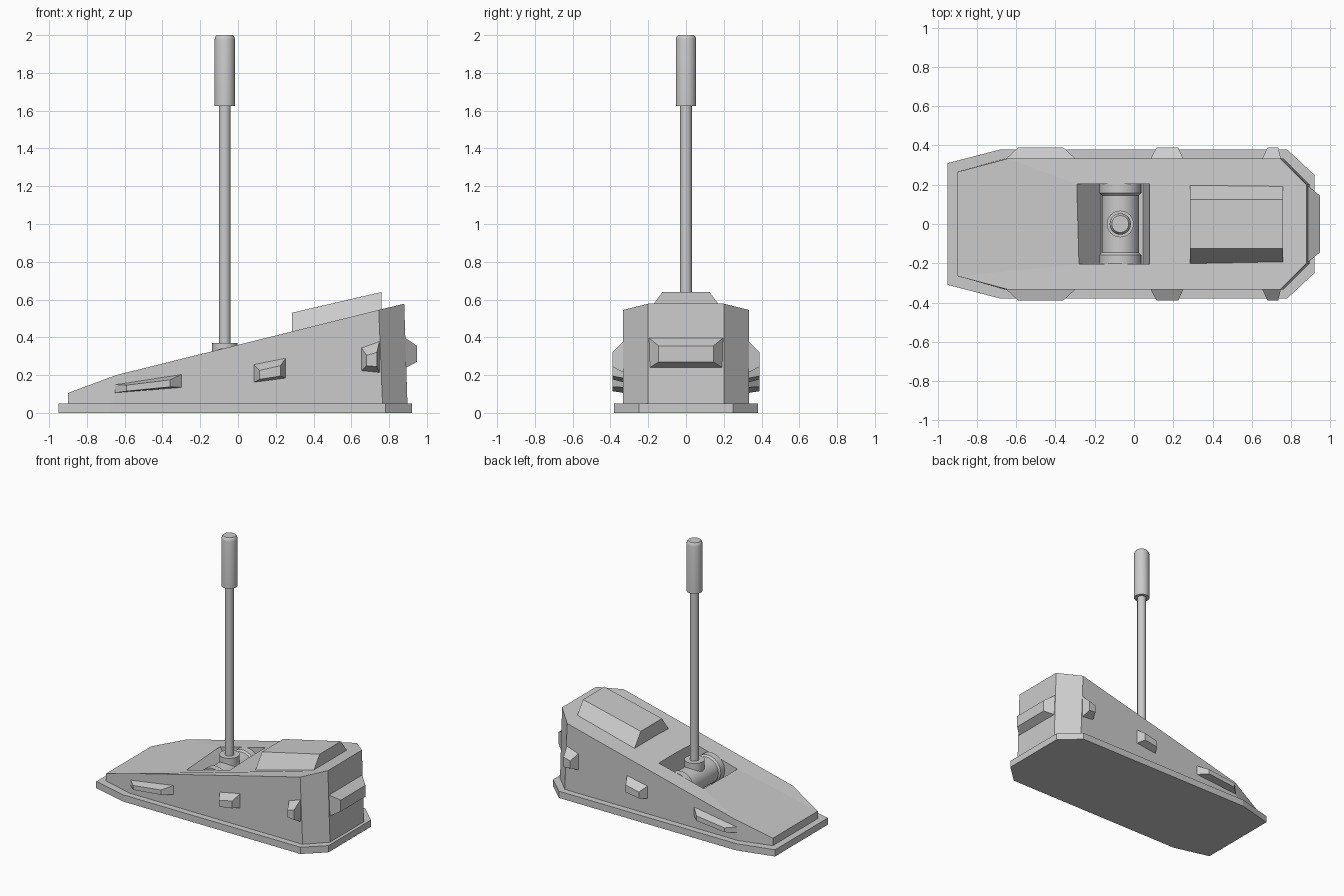
import bpy, bmesh, math
from mathutils import Matrix

cube = bpy.data.objects.get("Cube")
if cube:
    bpy.data.objects.remove(cube)

grey = bpy.data.materials.new("light_grey")
grey.use_nodes = True
COLOUR = (0.6, 0.6, 0.6, 1)
grey.diffuse_color = COLOUR
grey.node_tree.nodes["Principled BSDF"].inputs["Base Color"].default_value = COLOUR


def finish(name, bm):
    bmesh.ops.recalc_face_normals(bm, faces=bm.faces)
    mesh = bpy.data.meshes.new(name)
    bm.to_mesh(mesh)
    bm.free()
    mesh.materials.append(grey)
    obj = bpy.data.objects.new(name, mesh)
    bpy.context.collection.objects.link(obj)
    return obj


def loft(name, lower, upper):
    """Solid between two matching closed outlines."""
    bm = bmesh.new()
    a = [bm.verts.new(p) for p in lower]
    b = [bm.verts.new(p) for p in upper]
    n = len(a)
    bm.faces.new(a)
    bm.faces.new(b)
    for i in range(n):
        j = (i + 1) % n
        bm.faces.new((a[i], a[j], b[j], b[i]))
    return finish(name, bm)


def outline(half):
    """Full outline from its left half, listed back from the toe."""
    return half + [(x, -y, z) for x, y, z in reversed(half)]


def lathe(name, profile, matrix, steps=32):
    """Turn (radius, height) points about the local z axis."""
    bm = bmesh.new()
    rings = []
    for r, h in profile:
        rings.append([bm.verts.new((r * math.cos(t), r * math.sin(t), h))
                      for t in (2 * math.pi * i / steps for i in range(steps))])
    bm.faces.new(rings[0])
    bm.faces.new(rings[-1])
    for lo, hi in zip(rings, rings[1:]):
        for i in range(steps):
            j = (i + 1) % steps
            bm.faces.new((lo[i], lo[j], hi[j], hi[i]))
    bm.transform(matrix)
    obj = finish(name, bm)
    bpy.ops.object.select_all(action='DESELECT')
    obj.select_set(True)
    bpy.context.view_layer.objects.active = obj
    bpy.ops.object.shade_smooth_by_angle(angle=math.radians(30))
    return obj


# Base plate
plan = [(-0.95, 0.31), (-0.68, 0.38), (0.78, 0.38), (0.92, 0.25)]
loft("base_plate", outline([(x, y, 0) for x, y in plan]),
     outline([(x, y, 0.05) for x, y in plan]))

# Wedge-shaped housing
body = loft("wedge_body",
            outline([(-0.9, 0.265, 0.05), (-0.66, 0.333, 0.05),
                     (0.765, 0.333, 0.05), (0.897, 0.2, 0.05)]),
            outline([(-0.9, 0.265, 0.105), (-0.645, 0.333, 0.2),
                     (0.745, 0.333, 0.545), (0.88, 0.2, 0.578)]))

# Recess for the pivot
pocket = [(-0.29, 0.287), (-0.17, 0.13), (0.045, 0.13), (0.08, 0.379),
          (0.08, 0.6), (-0.29, 0.6)]
cutter = loft("recess_cutter", [(x, -0.205, z) for x, z in pocket],
              [(x, 0.205, z) for x, z in pocket])
cutter.hide_render = True
cutter.hide_viewport = True
cutter.display_type = 'WIRE'
cut = body.modifiers.new("Recess", 'BOOLEAN')
cut.operation = 'DIFFERENCE'
cut.solver = 'EXACT'
cut.object = cutter

# Raised block on the high end
section = [(-0.205, -0.01), (-0.125, 0.1), (0.125, 0.1), (0.205, -0.01)]
loft("raised_block", [(0.285, y, 0.43 + h) for y, h in section],
     [(0.76, y, 0.54 + h) for y, h in section])

# Bevelled bumps on both sides: root and outer quads as (x, z)
bumps = {
    "toe_bump": ([(-0.66, 0.15), (-0.29, 0.207), (-0.29, 0.135), (-0.66, 0.105)],
                 [(-0.59, 0.147), (-0.36, 0.175), (-0.36, 0.138), (-0.59, 0.115)]),
    "middle_bump": ([(0.08, 0.26), (0.255, 0.295), (0.255, 0.183), (0.08, 0.16)],
                    [(0.115, 0.225), (0.225, 0.25), (0.225, 0.195), (0.115, 0.178)]),
    "heel_bump": ([(0.65, 0.35), (0.75, 0.385), (0.75, 0.21), (0.65, 0.22)],
                  [(0.68, 0.305), (0.735, 0.32), (0.735, 0.245), (0.68, 0.25)]),
}
for name, (root, outer) in bumps.items():
    for side, label in ((1, "left"), (-1, "right")):
        loft(f"{label}_{name}", [(x, side * 0.325, z) for x, z in root],
             [(x, side * 0.39, z) for x, z in outer])

# Bump on the end face
loft("end_bump",
     [(0.88, -0.2, 0.235), (0.88, 0.2, 0.235), (0.88, 0.2, 0.4), (0.88, -0.2, 0.4)],
     [(0.947, -0.145, 0.27), (0.947, 0.145, 0.27),
      (0.947, 0.145, 0.355), (0.947, -0.145, 0.355)])

# Pivot drum lying across the recess
half_drum = [(0.095, 0.145), (0.107, 0.157), (0.107, 0.203)]
drum = [(r, -h) for r, h in reversed(half_drum)] + half_drum
lathe("pivot_drum", drum,
      Matrix.Translation((-0.07, 0, 0.235)) @ Matrix.Rotation(math.pi / 2, 4, 'X'))

# Collar, rod and grip
upright = Matrix.Translation((-0.07, 0, 0))
lathe("collar", [(0.068, 0.27), (0.068, 0.37)], upright)
lathe("rod", [(0.031, 0.3), (0.031, 1.65)], upright)
lathe("grip", [(0.054, 1.625), (0.054, 1.975), (0.051, 1.99), (0.043, 2.0)], upright)
